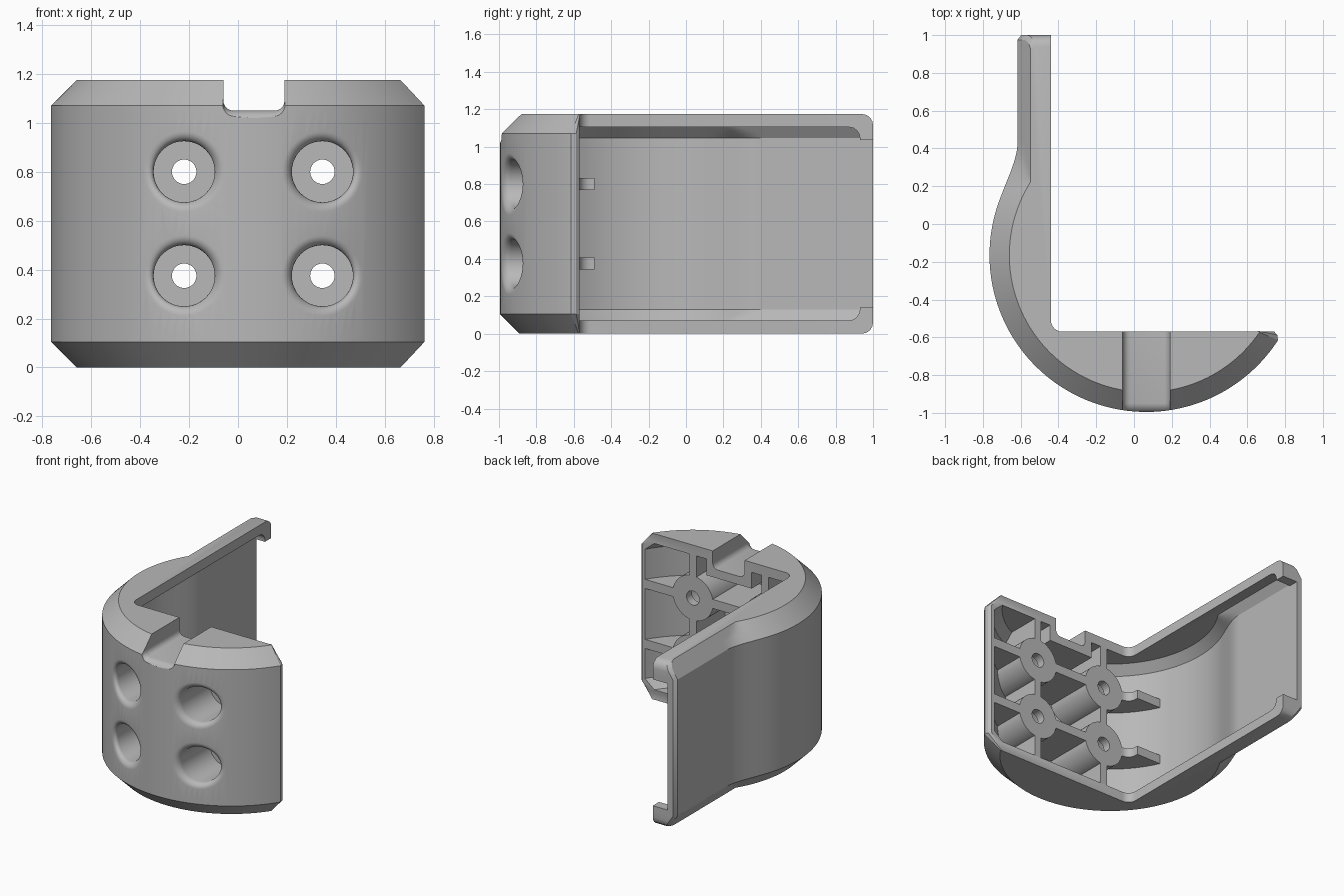
import bpy, bmesh, math
from math import sin, cos, pi, sqrt, asin

if "Cube" in bpy.data.objects:
    bpy.data.objects.remove(bpy.data.objects["Cube"], do_unlink=True)

H = 1.175                      # overall height
CX, CY, R = 0.065, -0.165, 0.83  # centre and radius of the curved wall
FACE_Y, ARM_IN, ARM_OUT = -0.57, -0.44, -0.617
HOLES = [(x, z) for x in (-0.22, 0.345) for z in (0.375, 0.80)]

grey = bpy.data.materials.new("plain_grey")
grey.use_nodes = True
grey.diffuse_color = (0.48, 0.48, 0.48, 1)
grey.node_tree.nodes["Principled BSDF"].inputs["Base Color"].default_value = (0.48, 0.48, 0.48, 1)


def loft(name, rings):
    """Closed solid through rings with equal point counts."""
    bm = bmesh.new()
    vs = [[bm.verts.new(p) for p in ring] for ring in rings]
    n = len(rings[0])
    for a, b in zip(vs, vs[1:]):
        for i in range(n):
            j = (i + 1) % n
            bm.faces.new((a[i], a[j], b[j], b[i]))
    bm.faces.new(vs[0])
    bm.faces.new(vs[-1])
    bmesh.ops.recalc_face_normals(bm, faces=bm.faces)
    me = bpy.data.meshes.new(name)
    bm.to_mesh(me)
    bm.free()
    me.materials.append(grey)
    ob = bpy.data.objects.new(name, me)
    bpy.context.collection.objects.link(ob)
    return ob


def box(name, x0, x1, y0, y1, z0, z1):
    return loft(name, [[(x0, y0, z), (x1, y0, z), (x1, y1, z), (x0, y1, z)] for z in (z0, z1)])


def tube(name, x, z, r, y0, y1, n=48):
    ring = [(x + r * cos(2 * pi * i / n), z + r * sin(2 * pi * i / n)) for i in range(n)]
    return loft(name, [[(px, y, pz) for px, pz in ring] for y in (y0, y1)])


def subtract(target, cutter):
    mod = target.modifiers.new("cut", "BOOLEAN")
    mod.operation, mod.solver, mod.object = "DIFFERENCE", "EXACT", cutter
    bpy.context.view_layer.update()
    ev = target.evaluated_get(bpy.context.evaluated_depsgraph_get())
    me = bpy.data.meshes.new_from_object(ev)
    target.modifiers.clear()
    target.data = me
    bpy.data.objects.remove(cutter, do_unlink=True)


def wall_line(r, arm_x, k, tip_y):
    """Plan of the curved wall, from the right tip round to the straight arm."""
    a0 = asin((tip_y - CY) / r)
    a1 = -pi - asin(-CY / r)
    pts = [(CX + r * cos(a0 + (a1 - a0) * i / 64), CY + r * sin(a0 + (a1 - a0) * i / 64))
           for i in range(65)]
    for i in range(1, 25):
        y = i * 0.025
        x = CX - sqrt(max(0, r * r - (y - CY) ** 2))
        h = max(k - abs(x - arm_x), 0) / k
        pts.append((min(x, arm_x) - h * h * k / 4, y))
    return pts


def level(z, depth, wall, height):
    """Chamfer amount, blend and end rounding for a height above the solid's floor."""
    zz = min(z, height - z)
    c = max(0, depth - zz)
    q = max(0, 0.06 - zz)
    return R - wall - c, ARM_OUT + wall + 0.67 * c, max(0.1 * (1 - c / depth), 0.001), c, 0.06 - sqrt(0.0036 - q * q)


def steps(depth, height):
    low = [0, 0.006, 0.02, 0.04, 0.06]
    if depth > 0.06:
        low.append(depth)
    return low + [height - z for z in reversed(low)]


# outer body
rings = []
for z in steps(0.105, H):
    r, ax, k, c, e = level(z, 0.105, 0, H)
    tip = -0.615 + 0.4 * c
    pts = wall_line(r, ax, k, tip)
    tx = pts[0][0]
    pts += [(ax, 0.975 - e), (ax + 0.02, 1 - e), (ARM_IN, 1 - e)]
    pts += [(ARM_IN + 0.06 - 0.06 * cos(a * pi / 12), FACE_Y + 0.06 - 0.06 * sin(a * pi / 12))
            for a in range(7)]
    pts += [(tx - 0.02, FACE_Y), (tx - 0.004, (tip + FACE_Y) / 2 + 0.005)]
    rings.append([(x, y, z) for x, y in pts])
body = loft("mounting_bracket", rings)

# hollow interior, leaving the bosses, ribs and notch lining standing
rings = []
FLOOR, CH = 0.07, H - 0.14
for z in steps(0.06, CH):
    r, ax, k, c, e = level(z, 0.06, 0.06, CH)
    pts = wall_line(r, ax, k, -0.5) + [(ax, 0.93 - e), (-0.3, 0.93 - e), (-0.3, -0.5)]
    rings.append([(x, y, z + FLOOR) for x, y in pts])
cavity = loft("cavity_cutter", rings)
for z in (0.375, 0.80):
    subtract(cavity, box("cross_rib", -1.2, 1.2, -1.2, -0.49, z - 0.032, z + 0.032))
for x in (-0.22, 0.345):
    subtract(cavity, box("upright_rib", x - 0.027, x + 0.027, -1.2, -0.48, -0.1, 1.3))
for x, z in HOLES:
    subtract(cavity, tube("boss", x, z, 0.158, -1.2, -0.47))
subtract(cavity, box("notch_lining", -0.115, 0.24, -1.2, -0.46, 0.99, 1.3))
subtract(body, cavity)

# open end of the arm between the two hooks
y_lip = 0.8
subtract(body, box("arm_end_cutter", ARM_OUT + 0.06, -0.3, y_lip, 1.1, 0.14, H - 0.14))

# counterbores with rounded mouths following the curved wall, and screw holes
for hx, hz in HOLES:
    rings = []
    flare = 0.04
    prof = [(0.125 + flare, -0.1)]
    prof += [(0.125 + flare * (1 - sin(a * pi / 12)), flare * (1 - cos(a * pi / 12))) for a in range(7)]
    for rad, d in prof + [(0.125, None)]:
        ring = []
        for i in range(48):
            x = hx + rad * cos(2 * pi * i / 48)
            y = -0.63 if d is None else CY - sqrt(R * R - (x - CX) ** 2) + d
            ring.append((x, y, hz + rad * sin(2 * pi * i / 48)))
        rings.append(ring)
    subtract(body, loft("counterbore_cutter", rings))
    subtract(body, tube("screw_hole_cutter", hx, hz, 0.05, -0.75, -0.4, 32))

# top notch with rounded floor corners and a softened front edge
rings = []
for y, f in ((-1.1, 0.035), (-0.995, 0.03), (-0.985, 0.015), (-0.965, 0.003), (-0.95, 0), (-0.4, 0)):
    x0, x1, zb, rr = -0.06 - f * 0.2, 0.19 + f * 0.2, 1.05 - f, 0.04
    ring = [(x1, y, 1.4), (x0, y, 1.4)]
    ring += [(x0 + rr - rr * cos(a * pi / 10), y, zb + rr - rr * sin(a * pi / 10)) for a in range(6)]
    ring += [(x1 - rr + rr * sin(a * pi / 10), y, zb + rr - rr * cos(a * pi / 10)) for a in range(6)]
    rings.append(ring)
subtract(body, loft("notch_cutter", rings))

# smooth curves, crisp edges
bpy.ops.object.select_all(action="DESELECT")
body.select_set(True)
bpy.context.view_layer.objects.active = body
bpy.ops.object.shade_smooth_by_angle(angle=math.radians(28))
